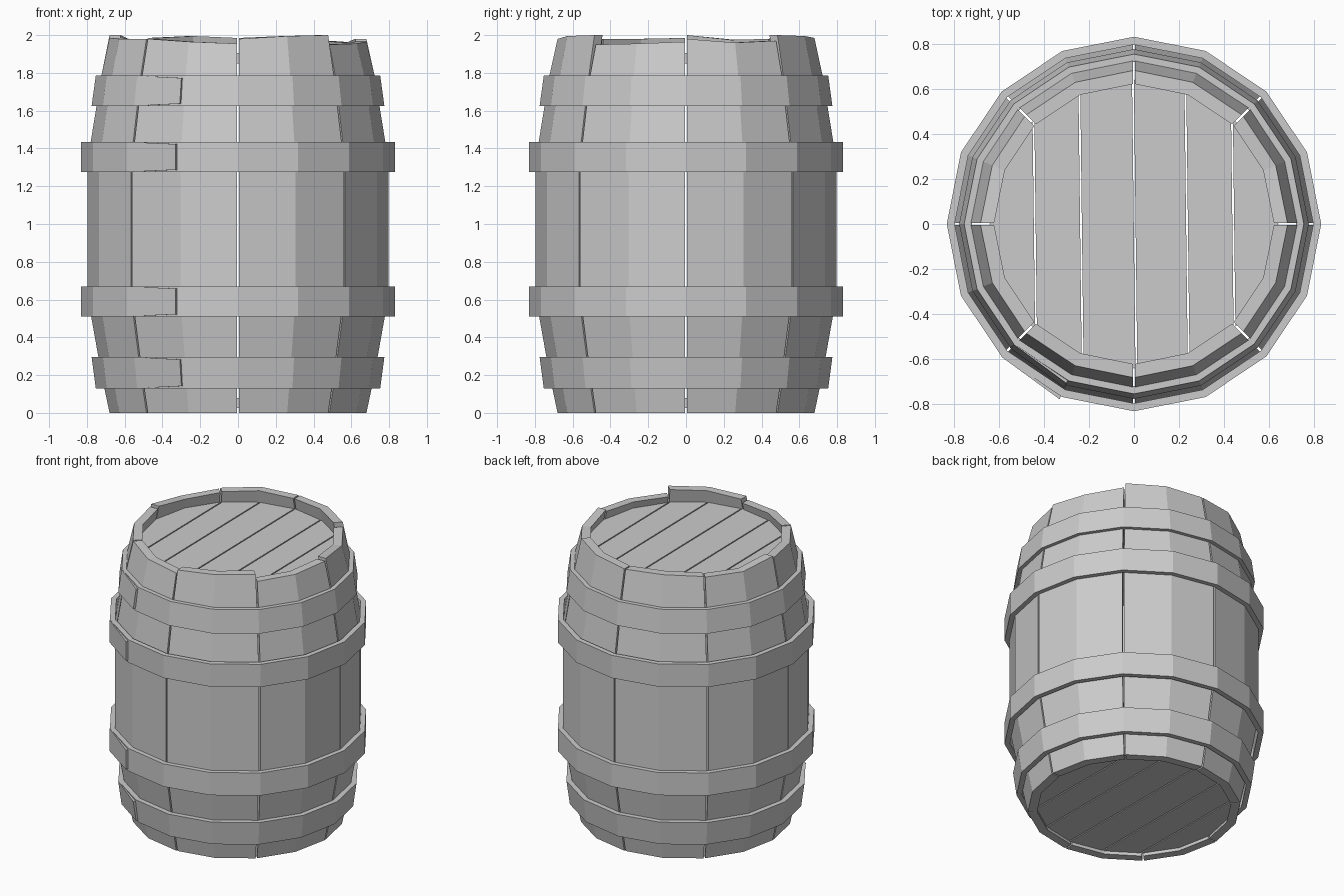
import bpy, bmesh
from math import sin, cos, radians, pi

if "Cube" in bpy.data.objects:
    bpy.data.objects.remove(bpy.data.objects["Cube"])

PROFILE = [(0.0, 0.68), (0.2, 0.722), (0.62, 0.797), (1.33, 0.797), (1.79, 0.722), (2.0, 0.68)]
THICK = 0.06
STEP = pi / 8          # the whole barrel is 16-sided


def make(name, bm):
    bmesh.ops.recalc_face_normals(bm, faces=bm.faces)
    me = bpy.data.meshes.new(name)
    bm.to_mesh(me)
    bm.free()
    ob = bpy.data.objects.new(name, me)
    bpy.context.collection.objects.link(ob)
    return ob


def sweep(name, rings, closed):
    """Skin a list of closed cross-section loops, capped unless closed."""
    bm = bmesh.new()
    loops = [[bm.verts.new(p) for p in ring] for ring in rings]
    n = len(loops[0])
    pairs = list(zip(loops, loops[1:]))
    if closed:
        pairs.append((loops[-1], loops[0]))
    else:
        bm.faces.new(loops[0])
        bm.faces.new(loops[-1])
    for a, b in pairs:
        for i in range(n):
            j = (i + 1) % n
            bm.faces.new((a[i], a[j], b[j], b[i]))
    return make(name, bm)


def polar(r, a, z):
    return (r * cos(a), r * sin(a), z)


# staves: two facets each, with uneven worn tops
TOPS = [(1.98, 1.96, 1.97), (2.0, 1.995, 1.985), (1.985, 1.995, 1.985), (1.98, 1.975, 2.0),
        (1.985, 1.98, 1.98), (1.98, 1.965, 1.955), (1.98, 1.995, 2.0), (1.95, 1.955, 1.965)]
for s, tops in enumerate(TOPS):
    rings = []
    for c, top in enumerate(tops):
        a = (2 * s + c) * STEP
        shift = (1 - c) * 0.005          # half gap between neighbours
        prof = PROFILE[:-1] + [(top, 0.68)]
        loop = [(r, z) for z, r in prof] + [(r - THICK, z) for z, r in reversed(prof)]
        rings.append([(r * cos(a) - shift * sin(a), r * sin(a) + shift * cos(a), z) for r, z in loop])
    sweep(f"stave_{s + 1}", rings, False)

# hoops with a tapered overlapping end: bottom z, top z, bottom radius, top radius
HOOPS = [(0.13, 0.295, 0.753, 0.775), (0.51, 0.67, 0.83, 0.83),
         (1.275, 1.435, 0.83, 0.83), (1.625, 1.785, 0.775, 0.753)]
for h, (z0, z1, r0, r1) in enumerate(HOOPS):
    w = 0.035
    rings = [[polar(r, i * STEP, z) for r, z in
              ((r0, z0), (r1, z1), (r1 - w, z1), (r0 - w, z0))] for i in range(16)]
    sweep(f"hoop_{h + 1}", rings, True)
    flap = []
    for deg, lift, inset in ((225, 0.002, 0.0), (247, 0.014, 0.012)):
        a = radians(deg)
        flap.append([polar(r, a, z) for r, z in
                     ((r0 + lift, z0 + inset), (r1 + lift, z1 - inset),
                      (r1 - 0.01, z1 - inset), (r0 - 0.01, z0 + inset))])
    sweep(f"hoop_end_{h + 1}", flap, False)

# lids: 16-sided discs sliced into planks
CUTS = [-0.7, -0.44, -0.235, 0.003, 0.235, 0.44, 0.7]


def lid(name, z0, z1, radius):
    for k, (xa, xb) in enumerate(zip(CUTS, CUTS[1:])):
        bm = bmesh.new()
        low = [bm.verts.new(polar(radius, i * STEP, z0)) for i in range(16)]
        high = [bm.verts.new(polar(radius, i * STEP, z1)) for i in range(16)]
        bm.faces.new(low)
        bm.faces.new(high)
        for i in range(16):
            j = (i + 1) % 16
            bm.faces.new((low[i], low[j], high[j], high[i]))
        for x, side in ((xa + 0.004, -1), (xb - 0.004, 1)):
            bmesh.ops.bisect_plane(bm, geom=bm.verts[:] + bm.edges[:] + bm.faces[:],
                                   plane_co=(x, 0, 0), plane_no=(side, 0.012 * side, 0), clear_outer=True)
            bmesh.ops.holes_fill(bm, edges=[e for e in bm.edges if e.is_boundary])
        make(f"{name}_plank_{k + 1}", bm)


lid("top_lid", 1.85, 1.905, 0.64)
lid("bottom_lid", 0.025, 0.08, 0.63)
